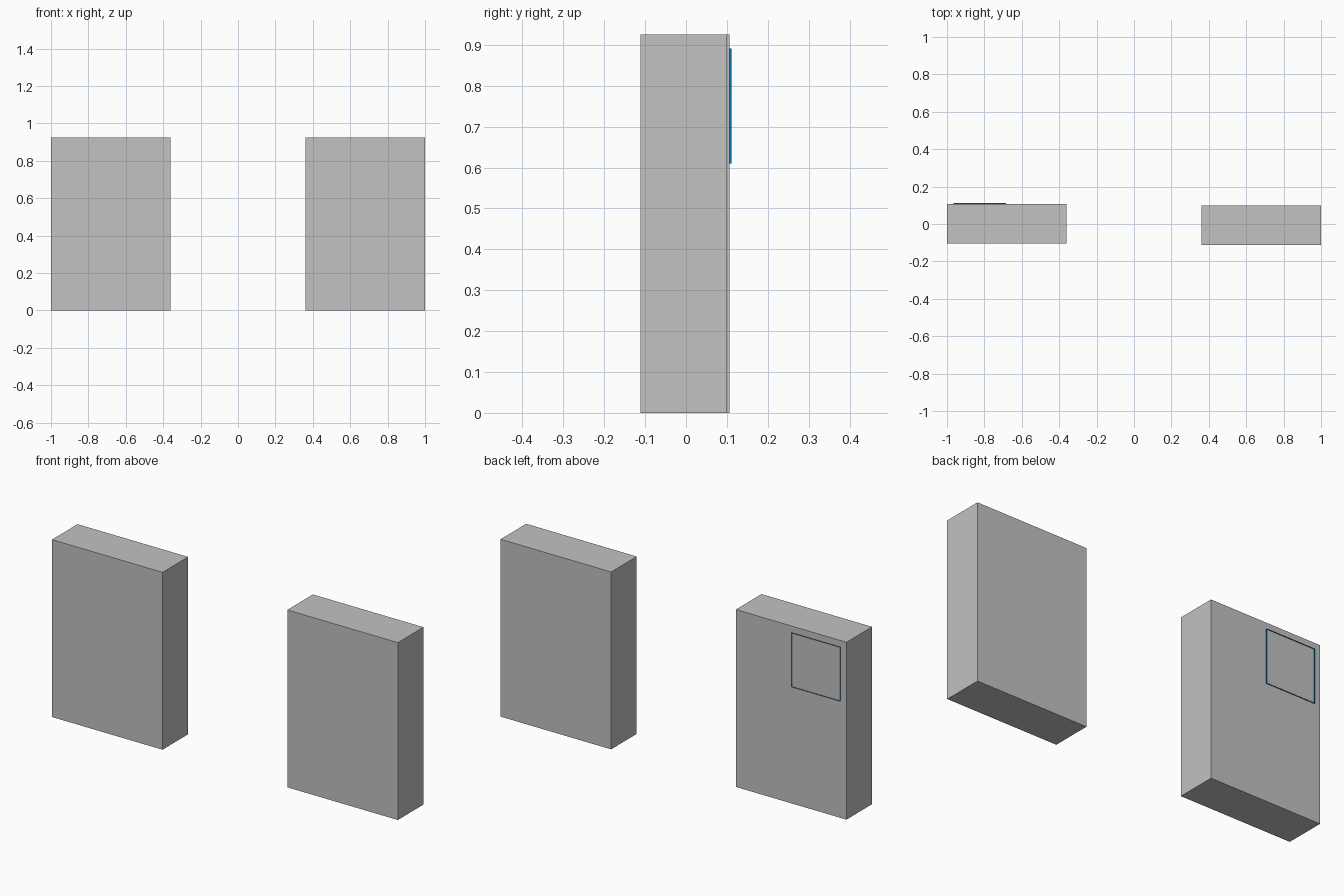
import bpy, bmesh

if "Cube" in bpy.data.objects:
    bpy.data.objects.remove(bpy.data.objects["Cube"])


def material(name, color):
    m = bpy.data.materials.new(name)
    m.diffuse_color = (*color, 1.0)
    m.use_nodes = True
    m.node_tree.nodes["Principled BSDF"].inputs["Base Color"].default_value = m.diffuse_color
    return m


grey = material("grey", (0.54, 0.54, 0.54))
blue = material("blue", (0.003, 0.168, 0.445))


def finish(bm, name, mat):
    bmesh.ops.recalc_face_normals(bm, faces=bm.faces)
    mesh = bpy.data.meshes.new(name)
    bm.to_mesh(mesh)
    bm.free()
    mesh.materials.append(mat)
    obj = bpy.data.objects.new(name, mesh)
    bpy.context.collection.objects.link(obj)


def box(name, lo, hi, mat):
    bm = bmesh.new()
    bmesh.ops.create_cube(bm, size=1.0)
    for v in bm.verts:
        v.co = [(a + b) / 2 + c * (b - a) for a, b, c in zip(lo, hi, v.co)]
    finish(bm, name, mat)


def square_frame(name, x0, x1, z0, z1, y0, y1, border, mat):
    """Inset a square, drop its centre and extrude the ring along y."""
    bm = bmesh.new()
    corners = [(x0, z0), (x1, z0), (x1, z1), (x0, z1)]
    face = bm.faces.new([bm.verts.new((x, y0, z)) for x, z in corners])
    bmesh.ops.inset_region(bm, faces=[face], thickness=border, use_even_offset=True,
                           use_boundary=True)
    bmesh.ops.delete(bm, geom=[face], context='FACES')
    ring = bmesh.ops.extrude_face_region(bm, geom=list(bm.faces), use_keep_orig=True)
    for g in ring["geom"]:
        if isinstance(g, bmesh.types.BMVert):
            g.co.y = y1
    finish(bm, name, mat)


# Two upright slabs, slightly offset in depth
box("left_slab", (-1.0, -0.105, 0.0), (-0.362, 0.106, 0.925), grey)
box("right_slab", (0.362, -0.111, 0.0), (1.0, 0.1, 0.925), grey)

# Thin square outline on the back of the left slab
square_frame("square_outline", -0.966, -0.685, 0.61, 0.891, 0.106, 0.111, 0.04, blue)
